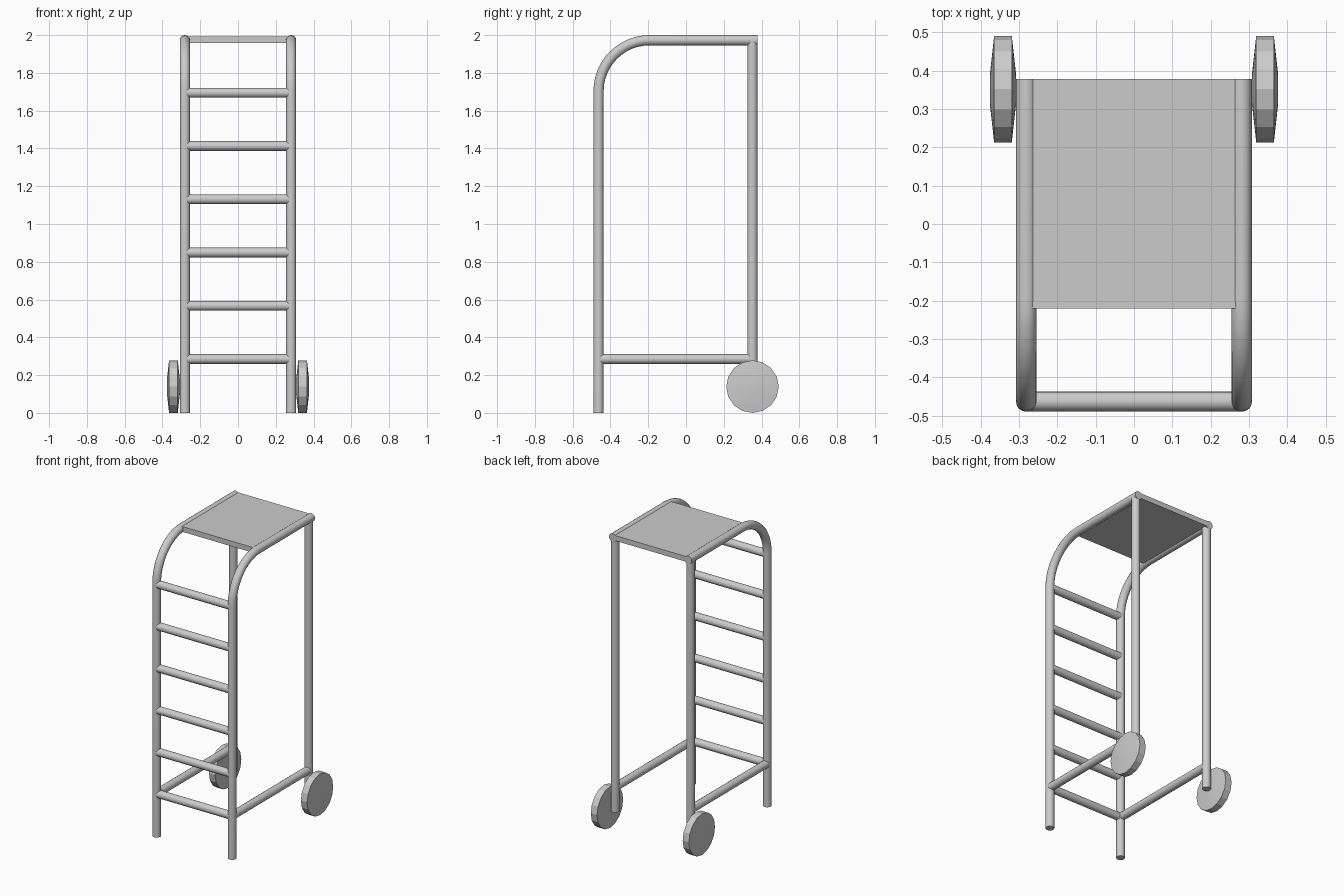
import bpy, bmesh, math
from mathutils import Matrix, Vector

if "Cube" in bpy.data.objects:
    bpy.data.objects.remove(bpy.data.objects["Cube"])

R = 0.027                      # tube radius
X, YF, YB = 0.281, -0.463, 0.352
TOP = 2.0 - R
BEND = 0.27
LOW, STEP = 0.285, 0.282


def finish(obj, angle=35):
    bpy.ops.object.select_all(action='DESELECT')
    obj.select_set(True)
    bpy.context.view_layer.objects.active = obj
    if obj.type == 'CURVE':
        bpy.ops.object.convert(target='MESH')
    bpy.ops.object.shade_smooth_by_angle(angle=math.radians(angle))
    return bpy.context.view_layer.objects.active


def tube(name, pts, radius=R):
    cu = bpy.data.curves.new(name, 'CURVE')
    cu.dimensions = '3D'
    cu.bevel_depth = radius
    cu.bevel_resolution = 6
    cu.use_fill_caps = True
    sp = cu.splines.new('POLY')
    sp.points.add(len(pts) - 1)
    for p, co in zip(sp.points, pts):
        p.co = (*co, 1)
    obj = bpy.data.objects.new(name, cu)
    bpy.context.collection.objects.link(obj)
    return finish(obj)


def wheel(name, x, y, r):
    # 16-sided disc with slightly bulged faces, turned around the x axis
    profile = [(-0.034, 0), (-0.034, 0.04), (-0.023, r),
               (0.023, r), (0.034, 0.04), (0.034, 0)]
    bm = bmesh.new()
    vs = [bm.verts.new((a, 0, b)) for a, b in profile]
    es = [bm.edges.new(p) for p in zip(vs, vs[1:])]
    bmesh.ops.spin(bm, geom=vs + es, cent=(0, 0, 0), axis=(1, 0, 0),
                   angle=math.tau, steps=16)
    bmesh.ops.remove_doubles(bm, verts=bm.verts, dist=1e-4)
    bmesh.ops.recalc_face_normals(bm, faces=bm.faces)
    me = bpy.data.meshes.new(name)
    bm.to_mesh(me)
    bm.free()
    obj = bpy.data.objects.new(name, me)
    obj.location = (x, y, r)
    bpy.context.collection.objects.link(obj)
    return finish(obj, 20)


for side, s in (("left", -1), ("right", 1)):
    x = s * X
    # front post bending back into the top rail
    path = [(x, YF, 0)]
    for i in range(13):
        a = math.pi / 2 * i / 12
        path.append((x, YF + BEND * (1 - math.cos(a)),
                     TOP - BEND * (1 - math.sin(a))))
    path.append((x, YB + R, TOP))
    tube(side + "_front_post_and_rail", path)
    # rear post, low side bar and wheel
    tube(side + "_rear_post", [(x, YB, 0.125), (x, YB, TOP)])
    tube(side + "_low_side_bar", [(x, YF, LOW), (x, YB, LOW)], 0.026)
    wheel(side + "_wheel", s * 0.342, YB, 0.139)

# ladder rungs
for i in range(6):
    z = LOW + STEP * i
    tube(f"rung_{i + 1}", [(-X, YF, z), (X, YF, z)], 0.026)

# top platform
y0, y1, z0, z1 = -0.22, YB + R, 1.958, 1.993
bm = bmesh.new()
bmesh.ops.create_cube(bm, size=1, matrix=Matrix.LocRotScale(
    Vector((0, (y0 + y1) / 2, (z0 + z1) / 2)), None,
    Vector((2 * X, y1 - y0, z1 - z0))))
me = bpy.data.meshes.new("platform")
bm.to_mesh(me)
bm.free()
bpy.context.collection.objects.link(bpy.data.objects.new("platform", me))
